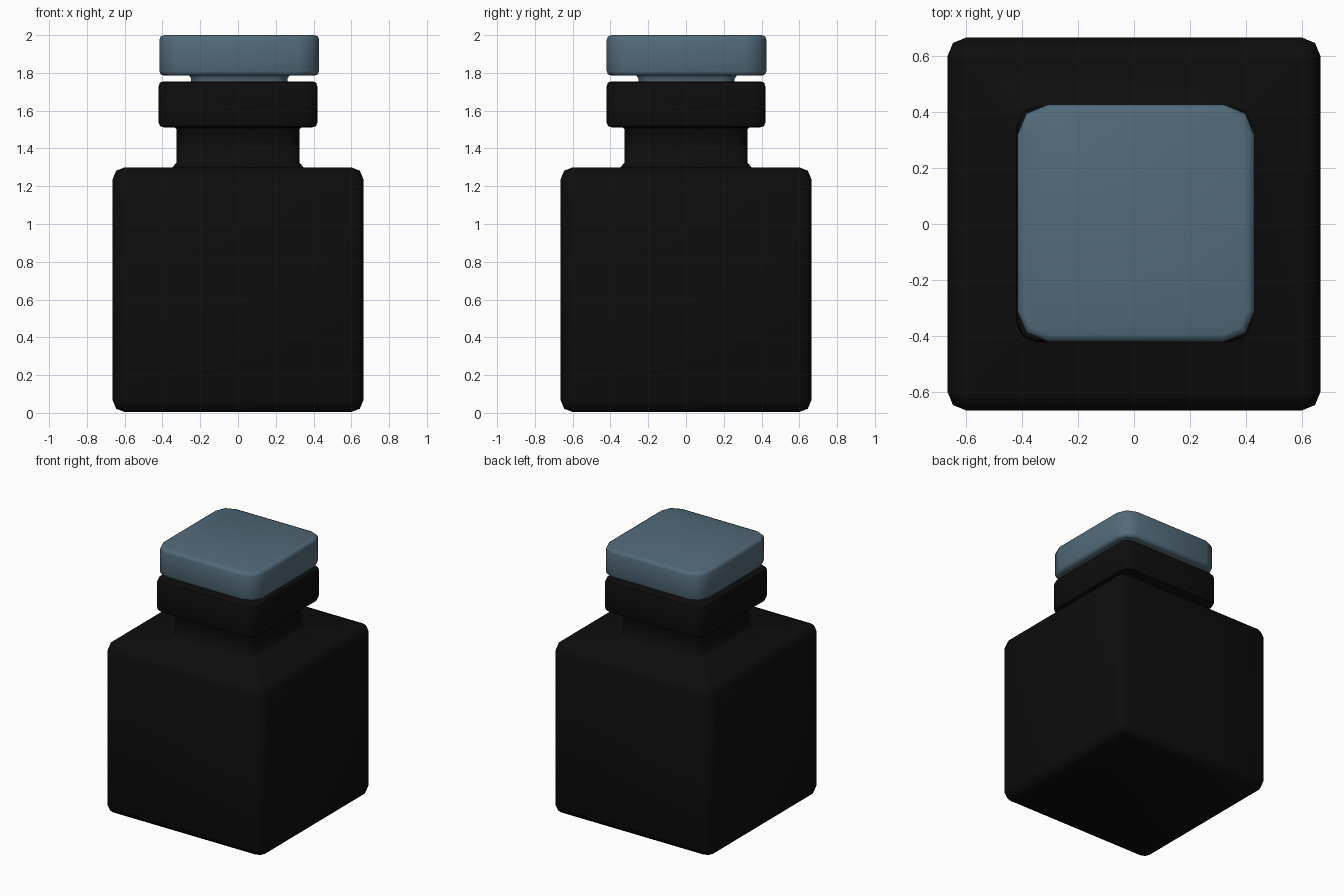
import bpy, bmesh, math

if "Cube" in bpy.data.objects:
    bpy.data.objects.remove(bpy.data.objects["Cube"])


def material(name, color):
    mat = bpy.data.materials.new(name)
    mat.diffuse_color = (*color, 1)
    mat.use_nodes = True
    mat.node_tree.nodes["Principled BSDF"].inputs["Base Color"].default_value = mat.diffuse_color
    return mat


def rounded_square(bm, half, radius, z, cx, cy):
    # square ring with two-segment rounded corners
    verts = []
    c = half - radius
    for k in range(4):
        for j in range(3):
            a = math.radians(k * 90 + j * 45)
            sx = 1 if k in (0, 3) else -1
            sy = 1 if k in (0, 1) else -1
            verts.append(bm.verts.new((cx + sx * c + radius * math.cos(a),
                                       cy + sy * c + radius * math.sin(a), z)))
    return verts


def loft(name, profile, mat, cx=0, cy=0):
    # profile: (half width, corner radius, z) from bottom to top
    bm = bmesh.new()
    rings = [rounded_square(bm, h, r, z, cx, cy) for h, r, z in profile]
    for a, b in zip(rings, rings[1:]):
        for i in range(len(a)):
            j = (i + 1) % len(a)
            bm.faces.new((a[i], a[j], b[j], b[i]))
    bm.faces.new(rings[0][::-1])
    bm.faces.new(rings[-1])
    bmesh.ops.recalc_face_normals(bm, faces=bm.faces[:])
    mesh = bpy.data.meshes.new(name)
    bm.to_mesh(mesh)
    bm.free()
    obj = bpy.data.objects.new(name, mesh)
    bpy.context.collection.objects.link(obj)
    mesh.materials.append(mat)
    bpy.ops.object.select_all(action='DESELECT')
    obj.select_set(True)
    bpy.context.view_layer.objects.active = obj
    bpy.ops.object.shade_smooth_by_angle(angle=math.radians(50))
    return obj


black = material("black_glass", (0.004, 0.004, 0.004))
blue = material("blue_stopper", (0.085, 0.145, 0.19))

# bottle: body, flared neck and collar
loft("bottle", [
    (0.60, 0.005, 0.005), (0.645, 0.047, 0.022), (0.665, 0.068, 0.07),
    (0.665, 0.068, 1.235), (0.645, 0.047, 1.282), (0.60, 0.005, 1.30),
    (0.347, 0.08, 1.30), (0.325, 0.06, 1.325),
    (0.325, 0.06, 1.50), (0.335, 0.065, 1.512),
    (0.395, 0.045, 1.512), (0.413, 0.063, 1.518), (0.42, 0.07, 1.537),
    (0.42, 0.07, 1.73), (0.413, 0.063, 1.749), (0.395, 0.045, 1.755),
], black)

# stopper: stem and overhanging cap
loft("stopper", [
    (0.255, 0.06, 1.745), (0.255, 0.06, 1.77), (0.265, 0.065, 1.785),
    (0.397, 0.085, 1.785), (0.416, 0.103, 1.792), (0.423, 0.11, 1.81),
    (0.423, 0.11, 1.975), (0.416, 0.103, 1.993), (0.397, 0.085, 2.0),
], blue, 0.007, 0.003)
